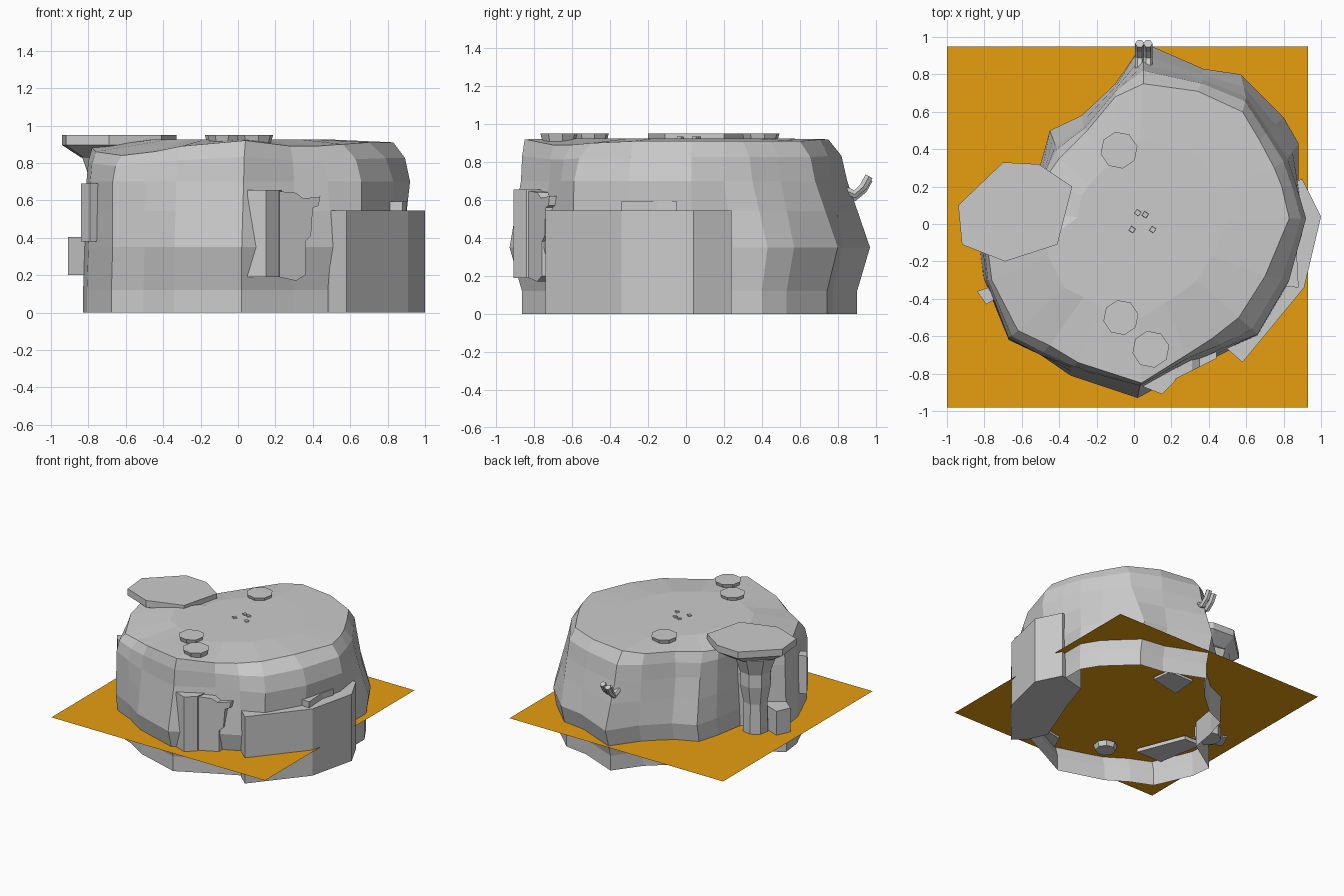
import bpy, bmesh, math
from mathutils import Vector

if "Cube" in bpy.data.objects:
    bpy.data.objects.remove(bpy.data.objects["Cube"])


def mesh_object(name, verts, faces):
    me = bpy.data.meshes.new(name)
    me.from_pydata(verts, [], faces)
    bm = bmesh.new()
    bm.from_mesh(me)
    bmesh.ops.recalc_face_normals(bm, faces=bm.faces)
    bm.to_mesh(me)
    bm.free()
    ob = bpy.data.objects.new(name, me)
    bpy.context.collection.objects.link(ob)
    return ob


def loft(name, rings, cap_bottom=True, cap_top=True):
    n = len(rings[0])
    verts = [tuple(p) for r in rings for p in r]
    faces = [(k*n+i, k*n+(i+1) % n, (k+1)*n+(i+1) % n, (k+1)*n+i)
             for k in range(len(rings)-1) for i in range(n)]
    if cap_bottom:
        faces.append(tuple(range(n)))
    if cap_top:
        faces.append(tuple(range(len(verts)-n, len(verts))))
    return mesh_object(name, verts, faces)


def prism(name, outline, z0, z1):
    return loft(name, [[(x, y, z) for x, y in outline] for z in (z0, z1)])


def ngon(x, y, r, z, n=8, turn=0.2):
    return [(x+r*math.cos(turn+i*math.tau/n), y+r*math.sin(turn+i*math.tau/n), z)
            for i in range(n)]


# Rock shell, open underneath: outlines at mid height, shoulder and rim
mid = [(.02, -.93), (.3, -.78), (.5, -.68), (.66, -.6), (.82, -.33), (.88, .03),
       (.88, .25), (.88, .43), (.8, .57), (.57, .8), (.37, .83), (.05, .97),
       (-.1, .75), (-.28, .58), (-.45, .5), (-.5, .32), (-.54, .08), (-.82, -.12),
       (-.8, -.3), (-.67, -.62), (-.5, -.7), (-.34, -.81)]
shoulder = [(.03, -.87), (.3, -.72), (.48, -.66), (.66, -.59), (.83, -.3), (.92, .03),
            (.87, .2), (.82, .35), (.72, .5), (.6, .68), (.37, .77), (.05, .85),
            (-.1, .72), (-.27, .52), (-.42, .42), (-.48, .28), (-.52, .08), (-.81, -.12),
            (-.79, -.3), (-.67, -.61), (-.5, -.7), (-.33, -.77)]
rim = [(.04, -.85, .92), (.28, -.7, .89), (.42, -.61, .89), (.56, -.5, .9), (.7, -.28, .91),
       (.83, .03, .91), (.79, .2, .91), (.75, .3, .91), (.67, .45, .91), (.58, .6, .91),
       (.34, .71, .92), (.05, .75, .92), (-.1, .68, .91), (-.25, .5, .9), (-.4, .35, .88),
       (-.47, .25, .88), (-.5, .06, .88), (-.78, -.15, .88), (-.76, -.3, .86),
       (-.62, -.57, .84), (-.45, -.65, .86), (-.3, -.74, .89)]
M = [Vector((x, y, .35)) for x, y in mid]
S = [Vector((x, y, .7)) for x, y in shoulder]
R = [Vector(p) for p in rim]
rings = [[(p.x*(.98 if p.x > 0 else 1.01), p.y*.93, z) for p in M] for z in (0, .12)]
rings += [M, [a.lerp(b, .55) for a, b in zip(M, S)], S]
rings.append([(a.x*.7+b.x*.3, a.y*.7+b.y*.3, a.z*.4+b.z*.6) for a, b in zip(S, R)])
rings.append(R)
rings.append([(p.x*.6, p.y*.6, .925) for p in R])
loft("rock_shell", rings, cap_bottom=False)

# Water sheet
water = mesh_object("water_sheet", [(-1, -.98, .21), (.93, -.98, .21), (.93, .95, .21), (-1, .95, .21)],
                    [(0, 1, 2, 3)])
mat = bpy.data.materials.new("orange")
mat.diffuse_color = (.8, .34, .005, 1)
mat.use_nodes = True
mat.node_tree.nodes["Principled BSDF"].inputs["Base Color"].default_value = mat.diffuse_color
water.data.materials.append(mat)

# Ledge on the right, reaching inside the shell
ledge = [(.49, -.66), (.58, -.74), (.91, -.34), (1, .04), (.9, .24), (.67, .18),
         (.59, -.07), (.42, -.5)]
prism("right_ledge", ledge, 0, .545)
prism("ledge_step", [(.77, -.33), (.88, -.34), (.87, -.15), (.9, -.05), (.82, -.05)], .5, .595)

# Front slab with its ragged side piece
prism("front_slab", [(.05, -.87), (.15, -.91), (.22, -.84), (.24, -.72), (.1, -.75)], .19, .655)
ragged = [(.2, .65), (.31, .64), (.35, .61), (.44, .62), (.43, .57), (.4, .56), (.39, .41),
          (.36, .38), (.36, .2), (.31, .17), (.22, .19)]
loft("ragged_slab", [[(x, y + .5*(x-.3), z) for x, z in ragged] for y in (-.79, -.7)])

# Left blocks
prism("left_block", [(-.91, -.05), (-.8, -.14), (-.67, -.12), (-.7, 0), (-.86, .06)], .2, .405)
prism("left_post", [(-.84, -.36), (-.78, -.34), (-.74, -.4), (-.79, -.43)], .38, .69)

# Mushroom plate on a flaring column
plate = [(-.94, .1), (-.7, .33), (-.51, .32), (-.33, .2), (-.41, -.11), (-.69, -.2), (-.92, -.11)]
loft("overhanging_plate", [[(x*.65-.23, y*.65+.02, .83) for x, y in plate],
                           [(x, y, .895) for x, y in plate], [(x, y, .95) for x, y in plate]])
loft("column", [ngon(-.67, .06, r, z) for z, r in
                ((.12, .1), (.25, .1), (.45, .095), (.6, .125), (.7, .12), (.84, .17))])

# Stepping discs on top and one under the water
for i, (x, y, r, z0, z1) in enumerate([(-.08, .395, .1, .9, .95), (-.07, -.5, .095, .9, .95),
                                       (.09, -.67, .1, .9, .95), (-.24, -.62, .09, .16, .2)]):
    loft(f"disc_{i}", [ngon(x, y, r*.85, z0), ngon(x, y, r, z1)])

# Slabs just under the water
prism("sunken_slab_back", [(-.12, .34), (.14, .4), (.12, .56), (-.1, .56)], .18, .2)
prism("sunken_slab_left", [(-.75, -.12), (-.68, -.5), (-.45, -.5), (-.6, -.12)], .17, .2)

# Pebbles in the middle of the top
for i, (x, y) in enumerate([(-.01, -.03), (.06, .05), (.1, -.03), (.02, .06)]):
    loft(f"pebble_{i}", [ngon(x, y, r, z, 4) for z, r in ((.91, .022), (.935, .018))])

# Curved spout at the back, forked into two pipes
path = [(.83, .64), (.89, .615), (.935, .655), (.965, .71)]
for i, x in enumerate((.03, .075)):
    rings = []
    for k, (y, z) in enumerate(path):
        y0, z0 = path[max(k-1, 0)]
        y1, z1 = path[min(k+1, 3)]
        d = Vector((0, y1-y0, z1-z0)).normalized()
        side = d.cross(Vector((1, 0, 0)))
        c = Vector((x, y, z + .015*i))
        rings.append([c + Vector((.024, 0, 0))*math.cos(t) + side*.024*math.sin(t)
                      for t in [j*math.tau/6 for j in range(6)]])
    loft(f"spout_{i}", rings)
